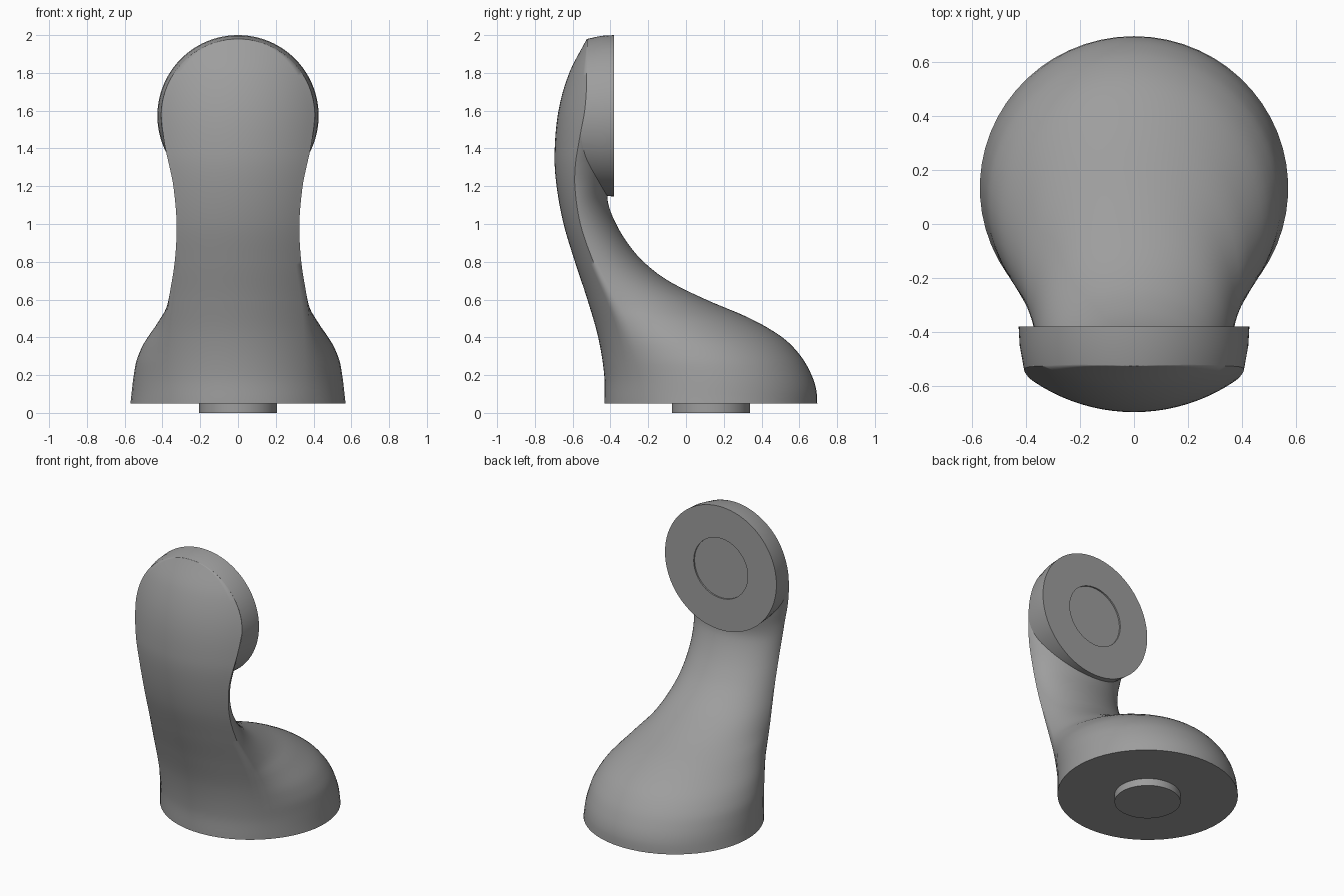
import bpy, bmesh
from math import sin, cos, pi, sqrt, asin

if "Cube" in bpy.data.objects:
    bpy.data.objects.remove(bpy.data.objects["Cube"])

HEAD_Z, HEAD_R, RIM_R, BACK_Y = 1.573, 0.427, 0.407, -0.38
BASE_Y, PAD_R = 0.132, 0.207

grey = bpy.data.materials.new("dark_grey")
grey.diffuse_color = (.34, .34, .34, 1)
grey.use_nodes = True
grey.node_tree.nodes["Principled BSDF"].inputs["Base Color"].default_value = grey.diffuse_color


def curve(pts):
    """Smooth cubic interpolation through (z, value) points."""
    n = len(pts)
    m = []
    for i in range(n):
        a, b = pts[max(i - 1, 0)], pts[min(i + 1, n - 1)]
        m.append((b[1] - a[1]) / (b[0] - a[0]))

    def f(z):
        z = min(max(z, pts[0][0]), pts[-1][0])
        i = 0
        while i < n - 2 and z > pts[i + 1][0]:
            i += 1
        (z0, v0), (z1, v1) = pts[i], pts[i + 1]
        h = z1 - z0
        t = (z - z0) / h
        return (v0 * (2*t**3 - 3*t*t + 1) + h * m[i] * (t**3 - 2*t*t + t)
                + v1 * (3*t*t - 2*t**3) + h * m[i + 1] * (t**3 - t*t))
    return f


# Side profiles, front panel half width and roundness of the back
front_y = curve([(.05, -.432), (.2, -.433), (.4, -.465), (.6, -.522), (.8, -.588), (1, -.648),
                 (1.2, -.685), (1.37, -.696), (1.6, -.675), (1.8, -.618), (1.98, -.525)])
back_y = curve([(.05, .695), (.12, .69), (.2, .665), (.3, .608), (.4, .51), (.5, .34), (.6, .105),
                (.7, -.095), (.8, -.225), (.9, -.31), (1, -.37), (1.1, -.41), (1.16, -.416),
                (1.3, -.395), (2, -.395)])
panel_w = curve([(.05, .39), (.35, .385), (.57, .37), (.8, .335), (1, .325), (1.2, .342),
                 (1.3, .362), (1.37, .378), (1.45, .393), (1.55, .405), (1.6, .406)])
bulge = curve([(.05, .73), (.2, .711), (.3, .683), (.4, .60), (.5, .40), (.57, .16),
               (.65, 0), (.8, -.1), (1, -.12), (2, -.12)])


def arc_radius(z):
    return .565 + .1 * min(max((z - .05) / 1.3, 0), 1)


def panel(x, z):
    r = arc_radius(z)
    return front_y(z) + r - sqrt(r * r - x * x)


def half_width(z):
    if z < HEAD_Z:
        return panel_w(z)
    return max(sqrt(max(RIM_R**2 - (z - HEAD_Z)**2, 0)), .008)


def section(z, nf=20, nb=44):
    """Closed outline at height z: arc panel in front, ellipse behind."""
    w, yb, k = half_width(z), back_y(z), bulge(z)
    a = asin(w / arc_radius(z))
    pts = []
    for i in range(nf):
        x = arc_radius(z) * sin(-a + 2 * a * i / nf)
        pts.append((x, panel(x, z), z))
    yc = panel(w, z)
    cy = (yc + k * yb) / (1 + k)
    rx, start = w / sqrt(1 - k * k), -asin(k)
    for i in range(nb):
        t = start + (pi - 2 * start) * i / nb
        pts.append((rx * cos(t), cy + (yb - cy) * sin(t), z))
    return pts


def loft(name, rings, angle=0.52):
    bm = bmesh.new()
    vs = [[bm.verts.new(p) for p in r] for r in rings]
    n = len(rings[0])
    for a, b in zip(vs, vs[1:]):
        for i in range(n):
            j = (i + 1) % n
            bm.faces.new((a[i], a[j], b[j], b[i]))
    bm.faces.new(vs[0][::-1])
    bm.faces.new(vs[-1])
    bmesh.ops.recalc_face_normals(bm, faces=bm.faces)
    me = bpy.data.meshes.new(name)
    bm.to_mesh(me)
    bm.free()
    me.materials.append(grey)
    ob = bpy.data.objects.new(name, me)
    bpy.context.collection.objects.link(ob)
    bpy.ops.object.select_all(action='DESELECT')
    ob.select_set(True)
    bpy.context.view_layer.objects.active = ob
    bpy.ops.object.shade_smooth_by_angle(angle=angle)
    return ob


# Body: round base flowing into the upright neck and head front (soft side creases)
zs = [.05 + (HEAD_Z - .05) * i / 60 for i in range(60)]
zs += [HEAD_Z + RIM_R * sin(pi / 2 * i / 20) for i in range(21)]
loft("stand_body", [section(z) for z in zs], 1.25)


# Head: round plate facing backwards, with a shallow recess
def ring(r, y=None, n=96):
    pts = []
    for i in range(n):
        x, z = r * cos(2 * pi * i / n), HEAD_Z + r * sin(2 * pi * i / n)
        pts.append((x, panel(x, z) + .002 if y is None else y, z))
    return pts


loft("head_plate", [ring(.3, -.45), ring(RIM_R), ring(.423, -.45), ring(HEAD_R, BACK_Y),
                    ring(PAD_R, BACK_Y), ring(PAD_R, BACK_Y - .01)])

# Foot: small disc under the base
loft("foot_disc", [[(PAD_R * cos(2 * pi * i / 64), BASE_Y + PAD_R * sin(2 * pi * i / 64), z)
                    for i in range(64)] for z in (0, .06)])
